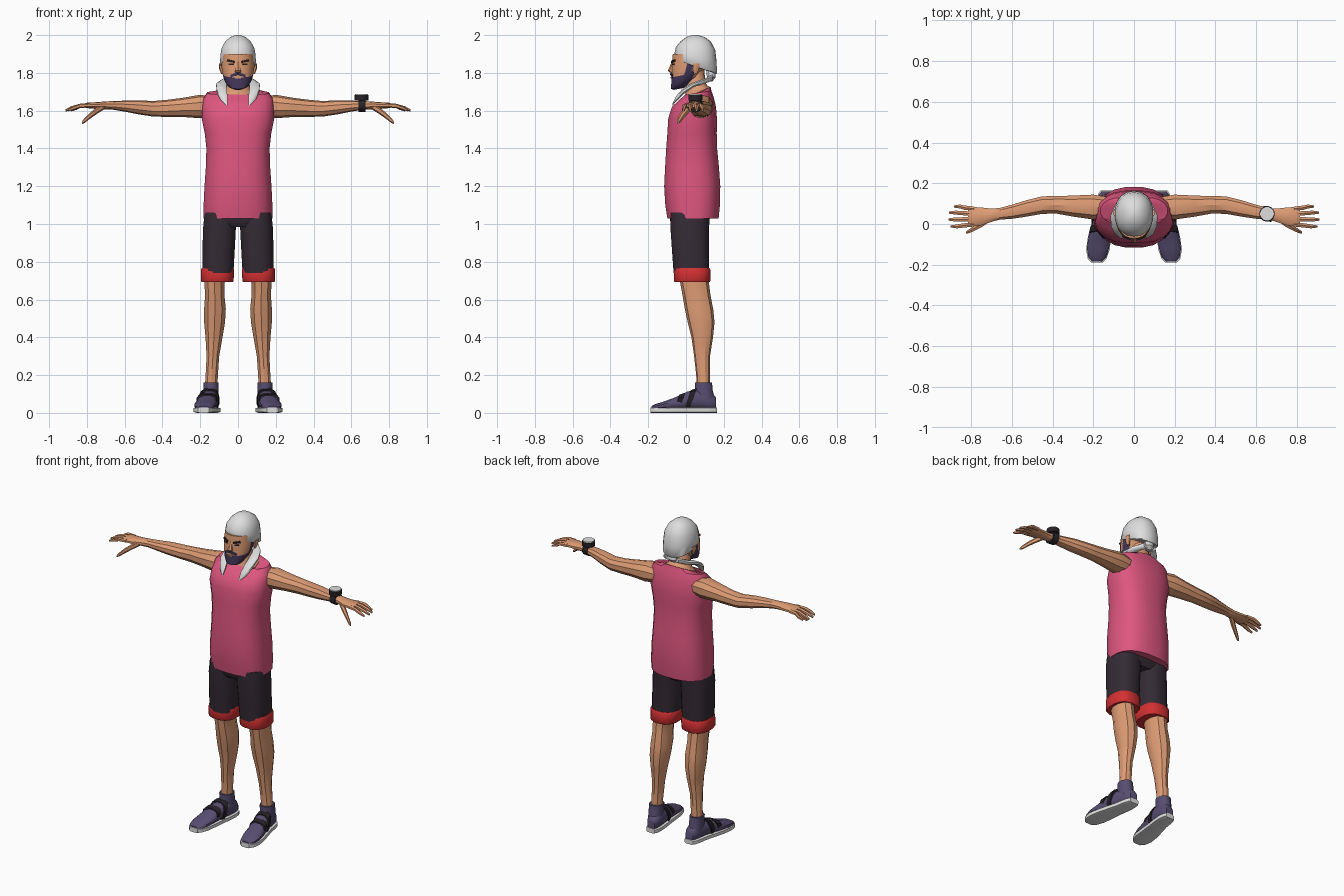
import bpy, bmesh, math
from mathutils import Matrix


def material(name, r, g, b):
    """Flat material from 0-255 display colour."""
    m = bpy.data.materials.new(name)
    lin = [((c / 255 + 0.055) / 1.055) ** 2.4 if c > 10 else c / 3294 for c in (r, g, b)]
    m.diffuse_color = (*lin, 1)
    return m


SKIN = material("skin", 222, 156, 116)
PINK = material("pink cloth", 222, 86, 128)
BLACK = material("charcoal cloth", 52, 43, 52)
RED = material("red cuff", 212, 48, 50)
PURPLE = material("purple canvas", 88, 78, 114)
WHITE = material("white cloth", 222, 222, 222)
HAIR = material("beard hair", 68, 56, 92)
DARK = material("dark strap", 38, 33, 38)


def finish(bm, name, mats, mirror=False, angle=40):
    bmesh.ops.recalc_face_normals(bm, faces=bm.faces)
    me = bpy.data.meshes.new(name)
    bm.to_mesh(me)
    bm.free()
    ob = bpy.data.objects.new(name, me)
    bpy.context.collection.objects.link(ob)
    for m in mats:
        me.materials.append(m)
    bpy.ops.object.select_all(action='DESELECT')
    ob.select_set(True)
    bpy.context.view_layer.objects.active = ob
    bpy.ops.object.shade_smooth_by_angle(angle=math.radians(angle))
    if mirror:
        mod = ob.modifiers.new("mirror", 'MIRROR')
        mod.use_mirror_merge = False
    return ob


def loft(name, axis, rings, mat, n=12, power=2.2, mirror=False, rule=None, angle=40):
    """Skin superellipse rings: (position on axis, centre a, centre b, radius a, radius b, tilt)."""
    bm = bmesh.new()
    loops = []
    for ring in rings:
        p, ca, cb, ra, rb = ring[:5]
        tilt = ring[5] if len(ring) > 5 else 0
        loop = []
        for i in range(n):
            t = 2 * math.pi * (i + 0.5) / n
            c, s = math.cos(t), math.sin(t)
            a = ra * math.copysign(abs(c) ** (2 / power), c)
            b = rb * math.copysign(abs(s) ** (2 / power), s)
            q = p + tilt * b
            co = {'x': (q, ca + a, cb + b), 'y': (ca + a, q, cb + b), 'z': (ca + a, cb + b, q)}[axis]
            loop.append(bm.verts.new(co))
        loops.append(loop)
    for lo, hi in zip(loops, loops[1:]):
        for i in range(n):
            j = (i + 1) % n
            bm.faces.new((lo[i], lo[j], hi[j], hi[i]))
    bm.faces.new(loops[0])
    bm.faces.new(loops[-1])
    mats = mat if isinstance(mat, list) else [mat]
    if rule:
        for f in bm.faces:
            f.material_index = rule(f.calc_center_median())
    return finish(bm, name, mats, mirror, angle)


def box(name, loc, size, mat, rot=(0, 0), mirror=False):
    """Small plate; rot is the turn about z, then the slant about y."""
    bm = bmesh.new()
    mtx = (Matrix.Translation(loc) @ Matrix.Rotation(rot[0], 4, 'Z')
           @ Matrix.Rotation(rot[1], 4, 'Y') @ Matrix.Diagonal((*size, 1)))
    bmesh.ops.create_cube(bm, size=1, matrix=mtx)
    return finish(bm, name, [mat], mirror)


# Sleeveless shirt, with a neckline lower in front
loft("shirt", 'z', [
    (1.03, 0, .037, .184, .137), (1.10, 0, .035, .184, .146), (1.20, 0, .033, .179, .150),
    (1.30, 0, .032, .172, .144), (1.40, 0, .030, .169, .136), (1.48, 0, .032, .178, .132),
    (1.56, 0, .035, .194, .130), (1.62, 0, .042, .190, .118), (1.665, 0, .055, .185, .092, .1),
    (1.695, 0, .065, .165, .070, .15), (1.688, 0, .053, .105, .078, .5)],
    PINK, n=20, power=2.5, angle=35)

# Neck and upper chest
loft("neck", 'z', [
    (1.66, 0, .053, .100, .073, .4), (1.692, 0, .053, .098, .073, .45), (1.71, 0, .055, .070, .058, .4),
    (1.74, 0, .050, .058, .052, .2), (1.82, 0, .045, .057, .052)], SKIN, n=14)


# Head, bearded along the jaw and up to the ears
def beard_rule(c):
    return int((c.z < 1.772 and c.y < .045) or (c.z < 1.845 and .0 < c.y < .04 and abs(c.x) > .05))


loft("head", 'z', [
    (1.715, 0, -.040, .025, .025, .2), (1.732, 0, -.026, .054, .054, .3),
    (1.762, 0, -.003, .072, .076, .3), (1.792, 0, .005, .081, .082, .2),
    (1.808, 0, .012, .084, .088, .15), (1.828, 0, .018, .087, .093, .1),
    (1.860, 0, .030, .088, .105), (1.900, 0, .036, .086, .107)],
    [SKIN, HAIR], n=20, rule=beard_rule, angle=60)
loft("nose", 'z', [(1.802, 0, -.074, .017, .012), (1.812, 0, -.078, .018, .018),
                   (1.835, 0, -.072, .011, .014), (1.862, 0, -.066, .009, .008)], SKIN, n=6)
loft("ear", 'z', [(1.795, .083, .050, .007, .010), (1.82, .090, .052, .010, .018),
                  (1.85, .092, .055, .010, .018)], SKIN, n=8, mirror=True)
box("mustache", (.02, -.074, 1.790), (.042, .009, .014), HAIR, (.25, .35), True)
box("mustache_side", (.045, -.058, 1.772), (.014, .009, .035), HAIR, (.6, 0), True)
box("mouth", (0, -.079, 1.774), (.03, .008, .006), SKIN)
box("eyebrow", (.038, -.067, 1.862), (.042, .009, .011), DARK, (.4, -.2), True)
box("eye", (.036, -.065, 1.845), (.026, .009, .008), DARK, (.4, 0), True)

# Tied head scarf and its two tails
loft("head_scarf", 'z', [
    (1.833, 0, .050, .091, .110, -.35), (1.838, 0, .050, .096, .114, -.35),
    (1.885, 0, .051, .095, .111, -.22), (1.930, 0, .051, .088, .104, -.08),
    (1.967, 0, .051, .068, .080), (1.990, 0, .050, .040, .048), (2.0, 0, .050, .012, .014)],
    WHITE, n=18, angle=50)
loft("scarf_knot", 'z', [(1.755, 0, .128, .018, .012), (1.775, 0, .134, .034, .024),
                         (1.800, 0, .132, .030, .026), (1.82, 0, .125, .015, .02)], WHITE, n=8)
loft("scarf_tail", 'y', [
    (.140, .025, 1.775, .020, .018), (.100, .066, 1.757, .026, .014), (.040, .088, 1.738, .030, .014),
    (-.015, .086, 1.703, .028, .018), (-.050, .074, 1.665, .021, .016), (-.072, .060, 1.632, .005, .006)],
    WHITE, n=8, mirror=True)

# Arms with palms
loft("arm", 'x', [
    (.13, .085, 1.622, .050, .050), (.20, .083, 1.622, .064, .062), (.30, .088, 1.617, .054, .050),
    (.38, .094, 1.612, .045, .045), (.45, .093, 1.610, .045, .041), (.53, .076, 1.618, .042, .037),
    (.60, .060, 1.624, .036, .029), (.66, .050, 1.628, .030, .023), (.70, .043, 1.628, .034, .021),
    (.75, .037, 1.627, .046, .018), (.795, .036, 1.628, .050, .015), (.815, .036, 1.627, .046, .010)],
    SKIN, n=10, mirror=True, angle=30)

# Fingers and thumb
for name, y, tip_y, tip_x in (("little_finger", .075, .086, .885), ("ring_finger", .050, .056, .908),
                              ("middle_finger", .024, .022, .912), ("index_finger", -.002, -.012, .900)):
    loft(name, 'x', [
        (.785, y, 1.628, .012, .012), (.835, (y + tip_y) / 2, 1.626, .012, .011),
        (tip_x - .03, tip_y, 1.614, .011, .010), (tip_x, tip_y, 1.602, .006, .006)],
        SKIN, n=6, mirror=True)
loft("thumb", 'x', [
    (.705, .030, 1.625, .018, .016), (.745, .002, 1.602, .018, .018), (.785, -.022, 1.572, .014, .016),
    (.815, -.038, 1.545, .010, .012), (.826, -.042, 1.536, .005, .006)], SKIN, n=6, mirror=True)

# Wristwatch on one arm
loft("watch_band", 'x', [(.637, .052, 1.628, .038, .035), (.675, .047, 1.628, .038, .035)], DARK, n=12)
loft("watch_case", 'z', [(1.655, .653, .05, .038, .038), (1.684, .653, .05, .038, .038)], DARK, n=16, power=2)
loft("watch_face", 'z', [(1.683, .653, .05, .035, .035), (1.689, .653, .05, .034, .034)], WHITE, n=16, power=2)

# Shorts with turned-up cuffs
loft("shorts_seat", 'z', [(.985, 0, .020, .150, .085), (1.02, 0, .020, .178, .106),
                          (1.10, 0, .025, .172, .110)], BLACK, n=20, power=2.8)
loft("shorts_leg", 'z', [
    (.74, .106, .028, .083, .095), (.88, .102, .023, .087, .100), (.98, .098, .020, .088, .104),
    (1.06, .094, .022, .084, .105)], BLACK, n=16, power=2.6, mirror=True)
loft("cuff", 'z', [
    (.692, .110, .032, .084, .094), (.698, .110, .032, .088, .098), (.760, .108, .032, .089, .098),
    (.768, .108, .031, .084, .094)], RED, n=16, power=2.6, mirror=True)

# Bare lower legs
loft("lower_leg", 'z', [
    (.12, .143, .092, .035, .035), (.20, .139, .090, .034, .036), (.30, .133, .085, .035, .042),
    (.40, .127, .086, .047, .057), (.48, .124, .080, .058, .071), (.55, .122, .069, .060, .075),
    (.62, .123, .056, .054, .074), (.69, .124, .045, .056, .076), (.75, .115, .040, .065, .080)],
    SKIN, n=10, mirror=True, angle=30)

# Shoes: station along the foot, centre x, half width, top height
FOOT = [(.160, .135, .026, .080), (.145, .136, .036, .100), (.110, .139, .043, .115),
        (.060, .145, .045, .125), (.010, .156, .049, .115), (-.060, .169, .055, .082),
        (-.120, .177, .056, .060), (-.165, .181, .044, .046), (-.183, .182, .026, .036)]
loft("shoe_upper", 'y', [(y, x, (.015 + t) / 2, w, (t - .015) / 2) for y, x, w, t in FOOT],
     PURPLE, n=12, power=2.4, mirror=True)
loft("shoe_sole", 'y', [(y * 1.03, x, .015, w + .004, .015) for y, x, w, t in FOOT],
     WHITE, n=8, power=5, mirror=True)
loft("shoe_collar", 'z', [
    (.07, .141, .098, .042, .056), (.12, .143, .094, .041, .049), (.162, .143, .092, .041, .047)],
    PURPLE, n=12, mirror=True)
for name, y, x, top in (("front_strap", -.030, .164, .100), ("rear_strap", .022, .154, .124)):
    loft(name, 'y', [(y - .014, x + .002, .07, .054, top - .07 - .002, .35),
                     (y + .014, x - .002, .07, .053, top - .07 + .008, .35)],
         DARK, n=12, power=2.8, mirror=True)
